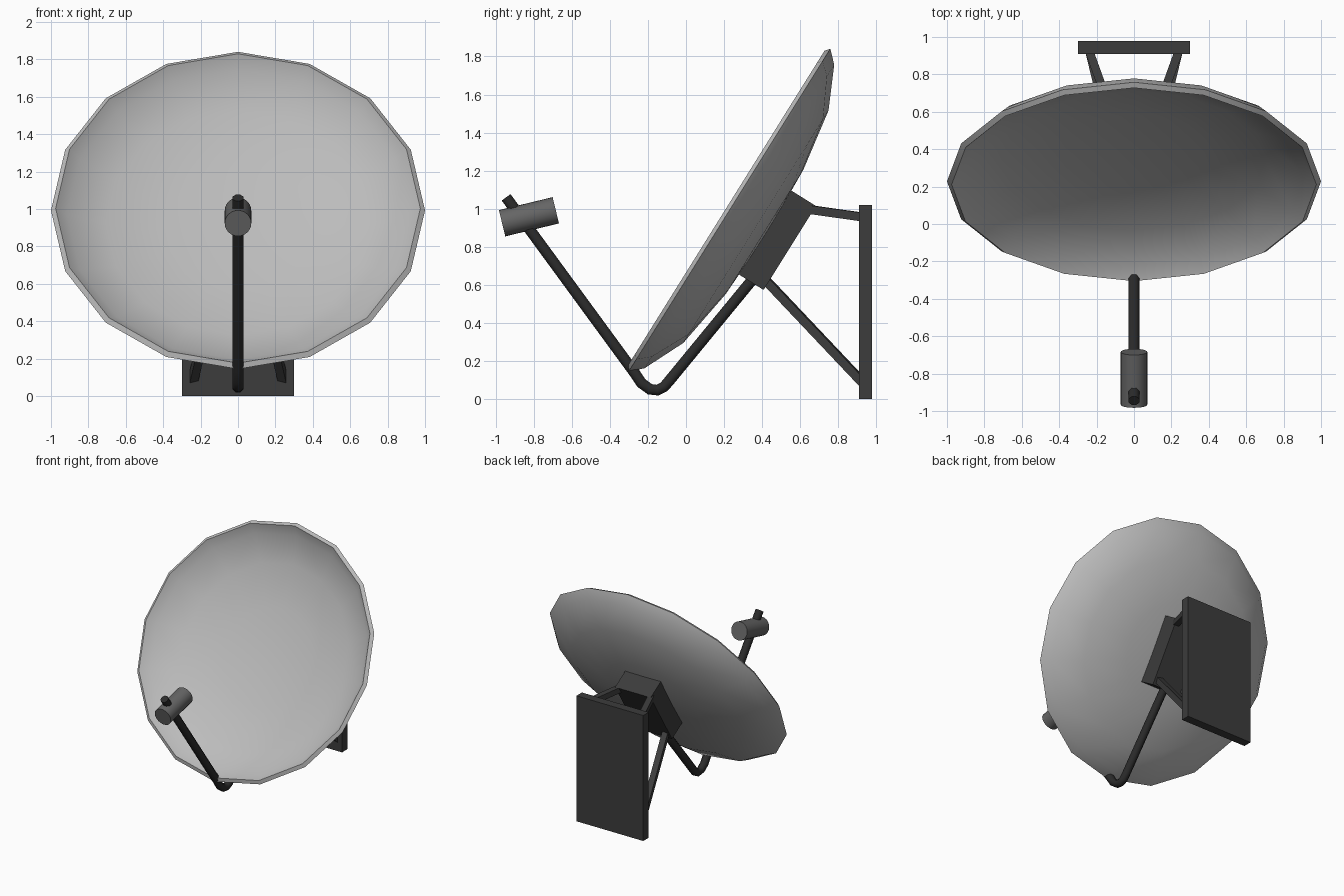
import bpy, bmesh, math
from mathutils import Matrix, Vector

cube = bpy.data.objects.get("Cube")
if cube:
    bpy.data.objects.remove(cube, do_unlink=True)


def material(name, rgb):
    m = bpy.data.materials.new(name)
    m.use_nodes = True
    m.diffuse_color = (*rgb, 1)
    m.node_tree.nodes["Principled BSDF"].inputs["Base Color"].default_value = (*rgb, 1)
    return m


dish_grey = material("dish_grey", (0.5, 0.5, 0.5))
receiver_grey = material("receiver_grey", (0.13, 0.13, 0.13))
frame_dark = material("frame_dark", (0.045, 0.045, 0.045))
arm_black = material("arm_black", (0.025, 0.025, 0.025))


def finish(name, bm, mat, matrix=Matrix(), smooth=None):
    bmesh.ops.recalc_face_normals(bm, faces=bm.faces)
    me = bpy.data.meshes.new(name)
    bm.to_mesh(me)
    bm.free()
    me.transform(matrix)
    me.materials.append(mat)
    ob = bpy.data.objects.new(name, me)
    bpy.context.collection.objects.link(ob)
    if smooth:
        bpy.ops.object.select_all(action='DESELECT')
        ob.select_set(True)
        bpy.context.view_layer.objects.active = ob
        bpy.ops.object.shade_smooth_by_angle(angle=math.radians(smooth))
    return ob


def box(name, size, matrix, mat):
    bm = bmesh.new()
    bmesh.ops.create_cube(bm, size=1, matrix=Matrix.Diagonal((*size, 1)))
    return finish(name, bm, mat, matrix)


def between(a, b):
    """Frame at the middle of a-b with z along it, and its length."""
    a, b = Vector(a), Vector(b)
    rot = (b - a).to_track_quat('Z', 'X').to_matrix().to_4x4()
    return Matrix.Translation((a + b) / 2) @ rot, (b - a).length


# Dish frame: local z points out of the back of the tilted dish
tilt = Matrix.Translation((0, 0.211, 1.003)) @ Matrix.Rotation(math.radians(-122), 4, 'X')

# Dish: closed shell revolved from inner centre, over the lip, to outer centre
profile = [(0, 0.222), (0.38, 0.205), (0.705, 0.152), (0.915, 0.06), (0.975, 0),
           (1, 0.02), (0.94, 0.082), (0.72, 0.184), (0.385, 0.237), (0, 0.252)]
bm = bmesh.new()
verts = [bm.verts.new((r, 0, d)) for r, d in profile]
edges = [bm.edges.new(pair) for pair in zip(verts, verts[1:])]
bmesh.ops.spin(bm, geom=verts + edges, axis=(0, 0, 1), cent=(0, 0, 0),
               angle=math.tau, steps=16)
bmesh.ops.remove_doubles(bm, verts=bm.verts, dist=0.001)
finish("dish", bm, dish_grey, tilt, 60)

# Mounting block behind the dish
box("mount_block", (0.32, 0.52, 0.16), tilt @ Matrix.Translation((0, 0, 0.314)), frame_dark)

# Upright wall plate
box("wall_plate", (0.6, 0.07, 1.02), Matrix.Translation((0, 0.943, 0.51)), frame_dark)

# Struts from block to plate, mirrored left and right
for side, s in (("left", 1), ("right", -1)):
    for level, a, b in (("upper", (0.13, 0.62, 1.0), (0.245, 0.94, 0.955)),
                        ("lower", (0.11, 0.40, 0.645), (0.24, 0.93, 0.085))):
        m, length = between((s * a[0], *a[1:]), (s * b[0], *b[1:]))
        box(f"{level}_strut_{side}", (0.045, 0.045, length), m, frame_dark)

# Bent feed arm: a ring of sides swept along a path in the middle plane
path = [(0.40, 0.69), (-0.085, 0.10), (-0.115, 0.065), (-0.15, 0.047), (-0.19, 0.052),
        (-0.235, 0.085), (-0.275, 0.145), (-0.945, 1.06)]
pts = [Vector((0, y, z)) for y, z in path]
bm = bmesh.new()
rings = []
sides = 8
for i, p in enumerate(pts):
    before = (p - pts[max(i - 1, 0)]).normalized()
    after = (pts[min(i + 1, len(pts) - 1)] - p).normalized()
    t = (before + after).normalized()
    across = t.cross(Vector((1, 0, 0)))
    ring = []
    for k in range(sides):
        a = math.tau * (k + 0.5) / sides
        ring.append(bm.verts.new(p + 0.031 * (math.cos(a) * Vector((1, 0, 0)) + math.sin(a) * across)))
    rings.append(ring)
for r0, r1 in zip(rings, rings[1:]):
    for k in range(sides):
        n = (k + 1) % sides
        bm.faces.new((r0[k], r0[n], r1[n], r1[k]))
bm.faces.new(rings[0])
bm.faces.new(rings[-1])
finish("feed_arm", bm, arm_black, smooth=50)

# Receiver cylinder at the end of the arm
m, length = between((0, -0.966, 0.924), (0, -0.684, 0.992))
bm = bmesh.new()
bmesh.ops.create_cone(bm, cap_ends=True, segments=24, radius1=0.071, radius2=0.071, depth=length)
finish("receiver", bm, receiver_grey, m, 40)
